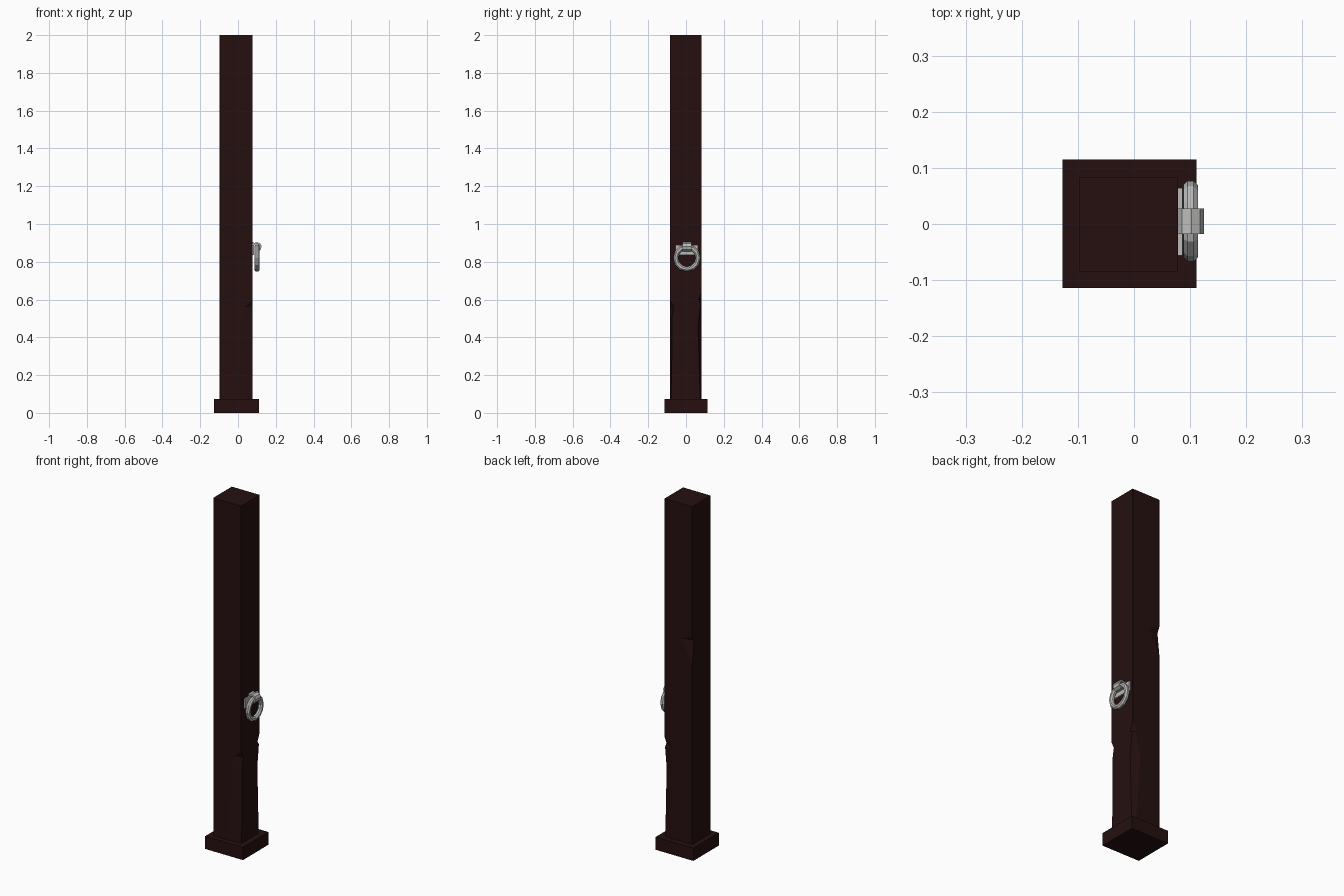
import bpy, bmesh
from math import cos, sin, radians, pi
from mathutils import Matrix

cube = bpy.data.objects.get("Cube")
if cube:
    bpy.data.objects.remove(cube, do_unlink=True)


def material(name, rgb):
    mat = bpy.data.materials.new(name)
    mat.use_nodes = True
    mat.diffuse_color = (*rgb, 1)
    mat.node_tree.nodes["Principled BSDF"].inputs["Base Color"].default_value = (*rgb, 1)
    return mat


wood = material("dark red wood", (0.019, 0.005, 0.005))
steel = material("grey steel", (0.5, 0.5, 0.49))


def finish(bm, name, mat):
    bmesh.ops.recalc_face_normals(bm, faces=bm.faces)
    mesh = bpy.data.meshes.new(name)
    bm.to_mesh(mesh)
    bm.free()
    mesh.materials.append(mat)
    obj = bpy.data.objects.new(name, mesh)
    bpy.context.collection.objects.link(obj)
    return obj


def box(name, mat, low, high):
    bm = bmesh.new()
    bmesh.ops.create_cube(bm, size=1)
    for v in bm.verts:
        v.co = [low[i] if v.co[i] < 0 else high[i] for i in range(3)]
    return finish(bm, name, mat)


def loft(name, mat, rings):
    """Skin a stack of closed rings and cap both ends."""
    bm = bmesh.new()
    rows = [[bm.verts.new(p) for p in ring] for ring in rings]
    n = len(rows[0])
    for a, b in zip(rows, rows[1:]):
        for i in range(n):
            j = (i + 1) % n
            bm.faces.new((a[i], a[j], b[j], b[i]))
    bm.faces.new(rows[0])
    bm.faces.new(rows[-1])
    return finish(bm, name, mat)


# Foot block
box("foot_block", wood, (-0.127, -0.114, 0), (0.111, 0.115, 0.073))

# Worn post: each corner is cut back by (x, y) amounts at given heights
SHARP = 0.0008
LEFT, RIGHT, FRONT, BACK = -0.097, 0.078, -0.085, 0.083
wear = {
    (RIGHT, FRONT): [(0.07, 0.08, 0.006), (0.3, 0.07, 0.01), (0.5, 0.055, 0.01),
                     (0.56, 0.045, 0.02), (0.6, SHARP, SHARP)],
    (RIGHT, BACK): [(0.07, 0.02, 0.008), (0.46, 0.05, 0.02), (0.58, 0.02, 0.006),
                    (0.6, 0.04, 0.018), (0.64, SHARP, SHARP)],
    (LEFT, BACK): [(1.1, SHARP, SHARP), (1.23, 0.07, 0.015), (1.26, SHARP, SHARP)],
    (LEFT, FRONT): [(0.07, SHARP, SHARP)],
}


def cut_at(keys, z):
    if z <= keys[0][0]:
        return keys[0][1:]
    for (z0, *a), (z1, *b) in zip(keys, keys[1:]):
        if z <= z1:
            t = (z - z0) / (z1 - z0)
            return [p + (q - p) * t for p, q in zip(a, b)]
    return keys[-1][1:]


levels = sorted({k[0] for keys in wear.values() for k in keys} | {2.0})
rings = []
for z in levels:
    ring = []
    for (x, y), keys in wear.items():
        ax, ay = cut_at(keys, z)
        along_x = (x - ax if x > 0 else x + ax, y, z)
        along_y = (x, y - ay if y > 0 else y + ay, z)
        ring += [along_x, along_y] if x * y < 0 else [along_y, along_x]
    rings.append(ring)
loft("post", wood, rings)

# Wall plate behind the ring
box("ring_plate", steel, (0.074, -0.056, 0.835), (0.086, 0.064, 0.89))

# Hanging ring
MAJOR, MINOR, SIDES = 0.059, 0.014, 12
bm = bmesh.new()
rows = []
for i in range(SIDES):
    a = 2 * pi * i / SIDES
    row = []
    for j in range(8):
        b = 2 * pi * (j + 0.5) / 8
        r = MAJOR + MINOR * cos(b)
        row.append(bm.verts.new((MINOR * sin(b), r * cos(a), r * sin(a))))
    rows.append(row)
for i in range(SIDES):
    a, b = rows[i], rows[(i + 1) % SIDES]
    for j in range(8):
        k = (j + 1) % 8
        bm.faces.new((a[j], a[k], b[k], b[j]))
bm.transform(Matrix.Translation((0.101, 0.005, 0.82)))
finish(bm, "hanging_ring", steel)

# Strap bent over the top of the ring
bends = [radians(d) for d in (125, 85, 45, 5, -35, -75, -115)]
outer = [(0.1 + 0.025 * cos(a), 0.879 + 0.025 * sin(a)) for a in bends]
inner = [(0.1 + 0.016 * cos(a), 0.879 + 0.016 * sin(a)) for a in reversed(bends)]
profile = [(0.076, 0.905)] + outer + inner + [(0.076, 0.893)]
loft("ring_strap", steel, [[(x, y, z) for x, z in profile] for y in (-0.018, 0.028)])
